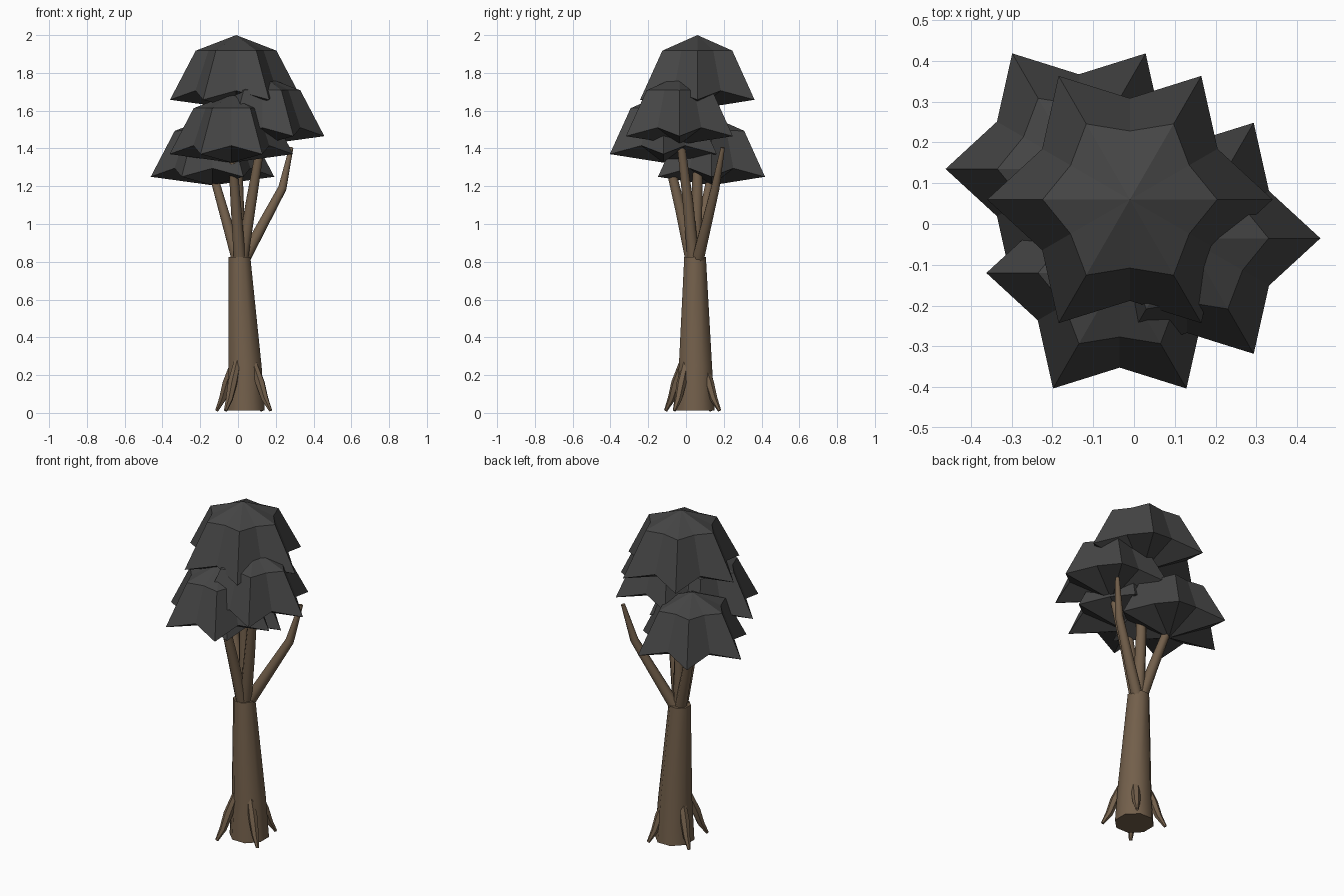
import bpy, bmesh, math
from mathutils import Vector

if "Cube" in bpy.data.objects:
    bpy.data.objects.remove(bpy.data.objects["Cube"])


def material(name, color):
    m = bpy.data.materials.new(name)
    m.diffuse_color = (*color, 1)
    m.use_nodes = True
    m.node_tree.nodes["Principled BSDF"].inputs["Base Color"].default_value = m.diffuse_color
    return m


BARK = material("brown bark", (0.17, 0.115, 0.07))
LEAF = material("charcoal foliage", (0.06, 0.06, 0.06))


def finish(name, bm, mat, smooth=False):
    bmesh.ops.recalc_face_normals(bm, faces=bm.faces)
    mesh = bpy.data.meshes.new(name)
    bm.to_mesh(mesh)
    bm.free()
    mesh.materials.append(mat)
    ob = bpy.data.objects.new(name, mesh)
    bpy.context.collection.objects.link(ob)
    if smooth:
        bpy.context.view_layer.objects.active = ob
        ob.select_set(True)
        bpy.ops.object.shade_smooth_by_angle(angle=math.radians(50))
        ob.select_set(False)
    return ob


def bridge(bm, a, b):
    n = len(a)
    for i in range(n):
        bm.faces.new((a[i], a[(i + 1) % n], b[(i + 1) % n], b[i]))


def fan(bm, ring, tip):
    for i in range(len(ring)):
        bm.faces.new((ring[i], ring[(i + 1) % len(ring)], tip))


def tube(name, path, radii, sides=8, level=False):
    """Tapered limb following a path; level keeps its rings horizontal."""
    bm = bmesh.new()
    pts = [Vector(p) for p in path]
    rings = []
    for i, (p, r) in enumerate(zip(pts, radii)):
        d = pts[min(i + 1, len(pts) - 1)] - pts[max(i - 1, 0)]
        axis = Vector((0, 0, 1)) if level else d.normalized()
        q = Vector((0, 0, 1)).rotation_difference(axis)
        rings.append([bm.verts.new(p + q @ Vector((r * math.cos(a), r * math.sin(a), 0)))
                      for a in (math.tau * (k + 0.5) / sides for k in range(sides))])
    for a, b in zip(rings, rings[1:]):
        bridge(bm, a, b)
    bm.faces.new(rings[0])
    bm.faces.new(rings[-1])
    return finish(name, bm, BARK, True)


def canopy(name, x, y, top, size=1.0):
    """Six-pointed star dome with a shallow pointed underside."""
    bm = bmesh.new()

    def star(r_tip, z_tip, r_valley, z_valley):
        vs = []
        for k in range(12):
            r, z = (r_tip, z_tip) if k % 2 == 0 else (r_valley, z_valley)
            a = math.tau * k / 12
            vs.append(bm.verts.new((x + size * r * math.cos(a),
                                    y + size * r * math.sin(a), top + size * z)))
        return vs

    shoulder = star(0.2, -0.077, 0.157, -0.075)
    skirt = star(0.327, -0.32, 0.232, -0.275)
    fan(bm, shoulder, bm.verts.new((x, y, top)))
    bridge(bm, shoulder, skirt)
    fan(bm, skirt, bm.verts.new((x, y, top - 0.365 * size)))
    return finish(name, bm, LEAF)


# Trunk
tube("trunk", [(0.04, 0.05, 0.012), (0.037, 0.05, 0.25), (0.008, 0.048, 0.825)],
     [0.11, 0.095, 0.062], 8, True)

# Four roots around the trunk foot
for i in range(4):
    a = math.radians(-34 + 90 * i)

    def at(r, z):
        return (0.03 + r * math.cos(a), 0.035 + r * math.sin(a), z)

    tube(f"root_{i + 1}", [at(0.06, 0.27), at(0.105, 0.16), at(0.135, 0.075), at(0.172, 0.012)],
         [0.02, 0.026, 0.02, 0.009], 6)

# Branches fanning out of the trunk top
tube("branch_left", [(0.0, 0.055, 0.8), (-0.065, 0.09, 1.03), (-0.125, 0.13, 1.24)], [0.033, 0.028, 0.023])
tube("branch_front", [(0.01, 0.03, 0.8), (-0.01, -0.03, 1.08), (-0.03, -0.1, 1.37)], [0.034, 0.03, 0.024])
tube("branch_right", [(0.02, 0.04, 0.8), (0.07, 0.01, 1.12), (0.125, -0.03, 1.45)], [0.034, 0.03, 0.022])
tube("branch_centre", [(0.01, 0.05, 0.8), (0.0, 0.06, 1.2), (-0.005, 0.065, 1.66)], [0.034, 0.03, 0.022])
tube("branch_bare", [(0.025, 0.06, 0.8), (0.235, 0.155, 1.19), (0.282, 0.195, 1.405)], [0.034, 0.024, 0.012])

# Foliage
canopy("canopy_top", -0.01, 0.06, 2.0, 1.07)
canopy("canopy_front", -0.035, -0.12, 1.69)
canopy("canopy_right", 0.13, -0.035, 1.785)
canopy("canopy_back", -0.135, 0.135, 1.57)
